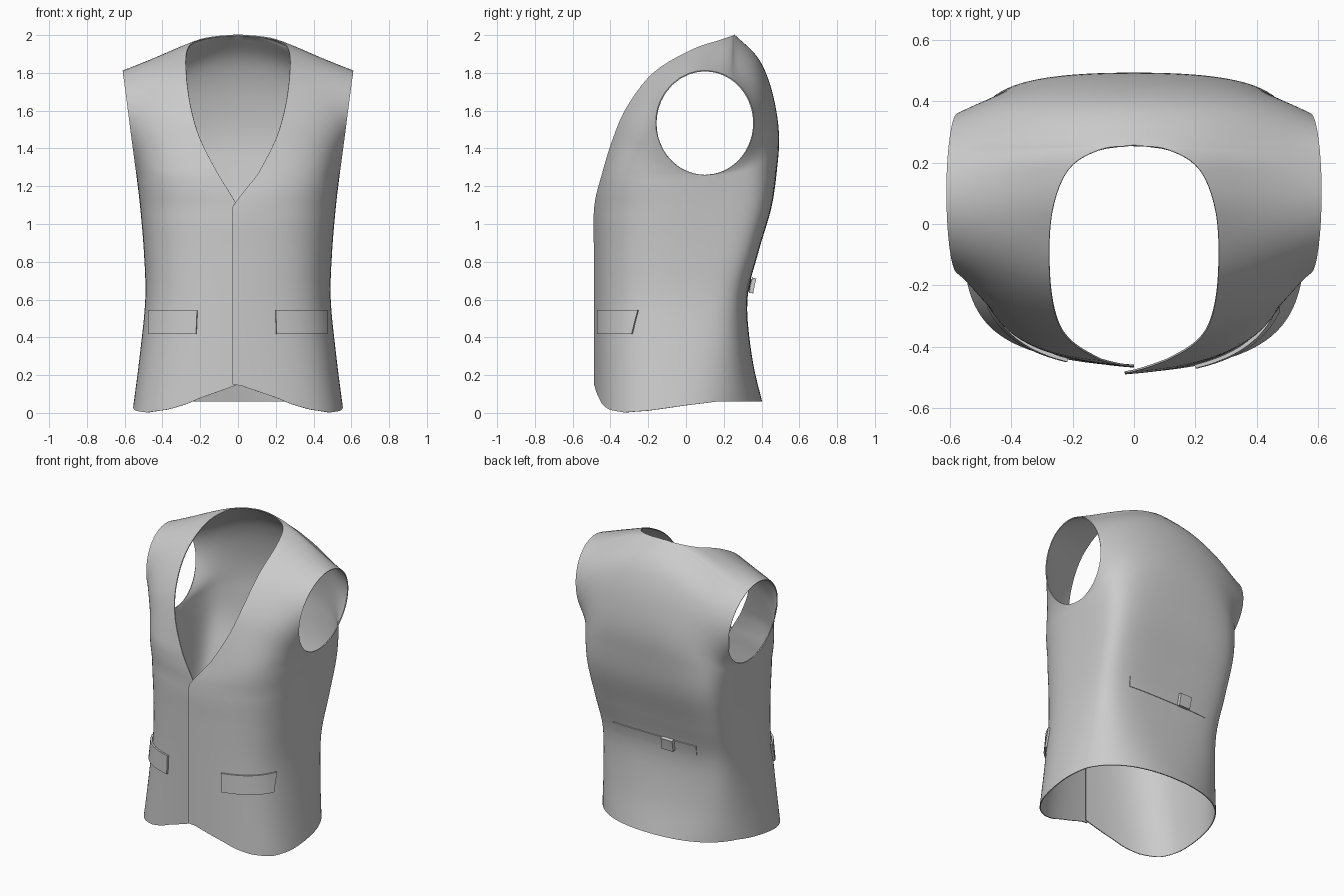
import bpy, bmesh, math
from mathutils import Vector

if "Cube" in bpy.data.objects:
    bpy.data.objects.remove(bpy.data.objects["Cube"])

cloth = bpy.data.materials.new("grey cloth")
cloth.use_nodes = True
GREY = (0.6, 0.6, 0.6, 1)
cloth.diffuse_color = GREY
cloth.node_tree.nodes["Principled BSDF"].inputs["Base Color"].default_value = GREY


def spline(keys, t):
    """Smooth curve through evenly spaced keys."""
    t = min(max(t, 0), len(keys) - 1)
    i = min(int(t), len(keys) - 2)
    u = t - i
    p = [2 * keys[0] - keys[1]] + list(keys) + [2 * keys[-1] - keys[-2]]
    a, b, c, d = p[i:i + 4]
    return b + u * (c - a + u * (2 * a - 5 * b + 4 * c - d + u * (3 * b - 3 * c + d - a))) / 2


def linear(keys, x):
    for (x0, y0), (x1, y1) in zip(keys, keys[1:]):
        if x <= x1:
            return y0 + (y1 - y0) * max(0, (x - x0) / (x1 - x0))
    return keys[-1][1]


# Shared torso: side seam, armhole and hem
WIDTH = [.552, .517, .488, .495, .515, .535]
SEAM_Y = [-.06, -.03, 0, .03, .06, .1]
LEVELS = [0, .3, .6, .85, 1.09, 1.26]
HEM = [(0, .15), (24, .08), (33, .045), (43, .018), (56, .002), (70, .012), (90, .04), (108, .06)]
ARMPIT = 5

# Front: neckline from the closure up and round to the centre back
NECK_X = [0, .105, .2, .25, .274, .268, .215, .115, 0]
FRONT_Y = [-.485, -.485, -.485, -.485, -.483, -.442, -.385, -.31, -.17, .03, .175, .24, .255]
FRONT_Z = [0, .3, .6, .85, 1.09, 1.265, 1.45, 1.62, 1.8, 1.92, 1.97, 1.992, 2]
FRONT_ARM = [0, 35, 75, 115, 170, 195, 208, 217]
FRONT_FLAT = [0, 0, 0, 0, 0, 0, .15, .38, .7, .95, 1, 1, 1]
FRONT_LIFT = [0] * 10 + [.01, .04, .082]

# Back: centre line from the hem to the neck, and how square the corner is
BACK_Y = [.4, .345, .322, .38, .45, .48, .49, .475, .435, .37, .255]
BACK_Z = [0, .3, .6, .85, 1.09, 1.3, 1.45, 1.6, 1.76, 1.89, 2]
BACK_ARM = [0, -28, -58, -88, -115, -143]
BACK_FLAT = [0, 0, 0, 0, 0, 0, .05, .15, .3, .6, 1]
BACK_FULL = [.65, .8, .95, 1.02, 1, .9, .78, .68, .6, .6, .6]


def outer_edge(t, arm):
    if t <= ARMPIT:
        return Vector((spline(WIDTH, t), spline(SEAM_Y, t), spline(LEVELS, t)))
    phi = math.radians(spline(arm, t - ARMPIT))
    z = 1.535 - .275 * math.cos(phi)
    return Vector((.535 + .136 * (z - 1.26), .1 - .258 * math.sin(phi), z))


def panel(s, t, side, front):
    """Point on a panel: s runs from centre to side, t from hem to shoulder."""
    if front:
        fade = min(max(ARMPIT - t, 0), 1)
        x = spline(NECK_X, t - 4) if t > 4 else 0
        y = spline(FRONT_Y, t)
        if side > 0:
            x -= .03 * fade
        else:
            y += .022 * fade
        p0 = Vector((x, y, spline(FRONT_Z, t)))
        p3 = outer_edge(t, FRONT_ARM)
        d = p3 - p0
        flat, turn = spline(FRONT_FLAT, t), .72
        p1 = p0 + Vector((d.x * .77, .03, d.z / 3)).lerp(d / 3, flat)
        p1.z += spline(FRONT_LIFT, t)
    else:
        p0 = Vector((0, spline(BACK_Y, t), spline(BACK_Z, t)))
        p3 = outer_edge(t, BACK_ARM)
        d = p3 - p0
        flat, turn = spline(BACK_FLAT, t), spline(BACK_FULL, t)
        # level start keeps the back smooth across its centre line
        p1 = p0 + Vector((d.x * (turn + (1 / 3 - turn) * flat), 0, 0))
    p2 = p3 - Vector((0, d.y * turn, d.z / 3)).lerp(d / 3, flat)
    r = 1 - s
    p = p0 * r**3 + p1 * (3 * r * r * s) + p2 * (3 * r * s * s) + p3 * s**3
    if t < 1.5:
        angle = math.degrees(math.atan2(p.x, -p.y))
        p.z += linear(HEM, angle) * (1 - t / 1.5) ** 2
    p.x *= side
    return p


def add_grid(bm, point, nu, nv):
    rows = [[bm.verts.new(point(i / nu, j / nv)) for i in range(nu + 1)] for j in range(nv + 1)]
    for a, b in zip(rows, rows[1:]):
        for i in range(nu):
            bm.faces.new((a[i], a[i + 1], b[i + 1], b[i]))


def finish(bm, name, thickness):
    bmesh.ops.remove_doubles(bm, verts=bm.verts, dist=.0005)
    bmesh.ops.recalc_face_normals(bm, faces=bm.faces)
    mesh = bpy.data.meshes.new(name)
    bm.to_mesh(mesh)
    bm.free()
    mesh.materials.append(cloth)
    ob = bpy.data.objects.new(name, mesh)
    bpy.context.collection.objects.link(ob)
    mod = ob.modifiers.new("thickness", "SOLIDIFY")
    mod.thickness, mod.offset = thickness, 0
    bpy.ops.object.select_all(action="DESELECT")
    ob.select_set(True)
    bpy.context.view_layer.objects.active = ob
    bpy.ops.object.modifier_apply(modifier=mod.name)
    bpy.ops.object.shade_smooth_by_angle(angle=math.radians(40))


def patch(name, side, front, s_range, t_range, offset, thickness, slant=0):
    """Thin strip of cloth lying on a panel."""
    def point(u, v):
        s = s_range[0] + (s_range[1] + slant * v - s_range[0]) * u
        t = t_range[0] + (t_range[1] - t_range[0]) * v
        p = panel(s, t, side, front)
        du = panel(s + .01, t, side, front) - p
        dv = panel(s, t + .01, side, front) - p
        n = du.cross(dv).normalized()
        if n.dot(Vector((p.x, p.y, 0))) < 0:
            n = -n
        return p + n * offset
    bm = bmesh.new()
    add_grid(bm, point, 12, 3)
    finish(bm, name, thickness)


# Vest body: two overlapping fronts and the back, joined at seams
body = bmesh.new()
for side in (1, -1):
    add_grid(body, lambda u, v: panel(u, v * 12, side, True), 28, 60)
    add_grid(body, lambda u, v: panel(u, v * 10, side, False), 28, 50)
finish(body, "vest_body", .006)

# Welt pockets and back strap halves
for side, label in ((1, "left"), (-1, "right")):
    patch(label + "_pocket", side, True, (.22, .67), (1.38, 1.8), .012, .012, .04)
    patch(label + "_back_strap", side, False, (0, .29), (2.16, 2.42), .005, .006)

# Strap buckle
patch("strap_buckle", -1, False, (.05, .12), (2.14, 2.46), .02, .022)
